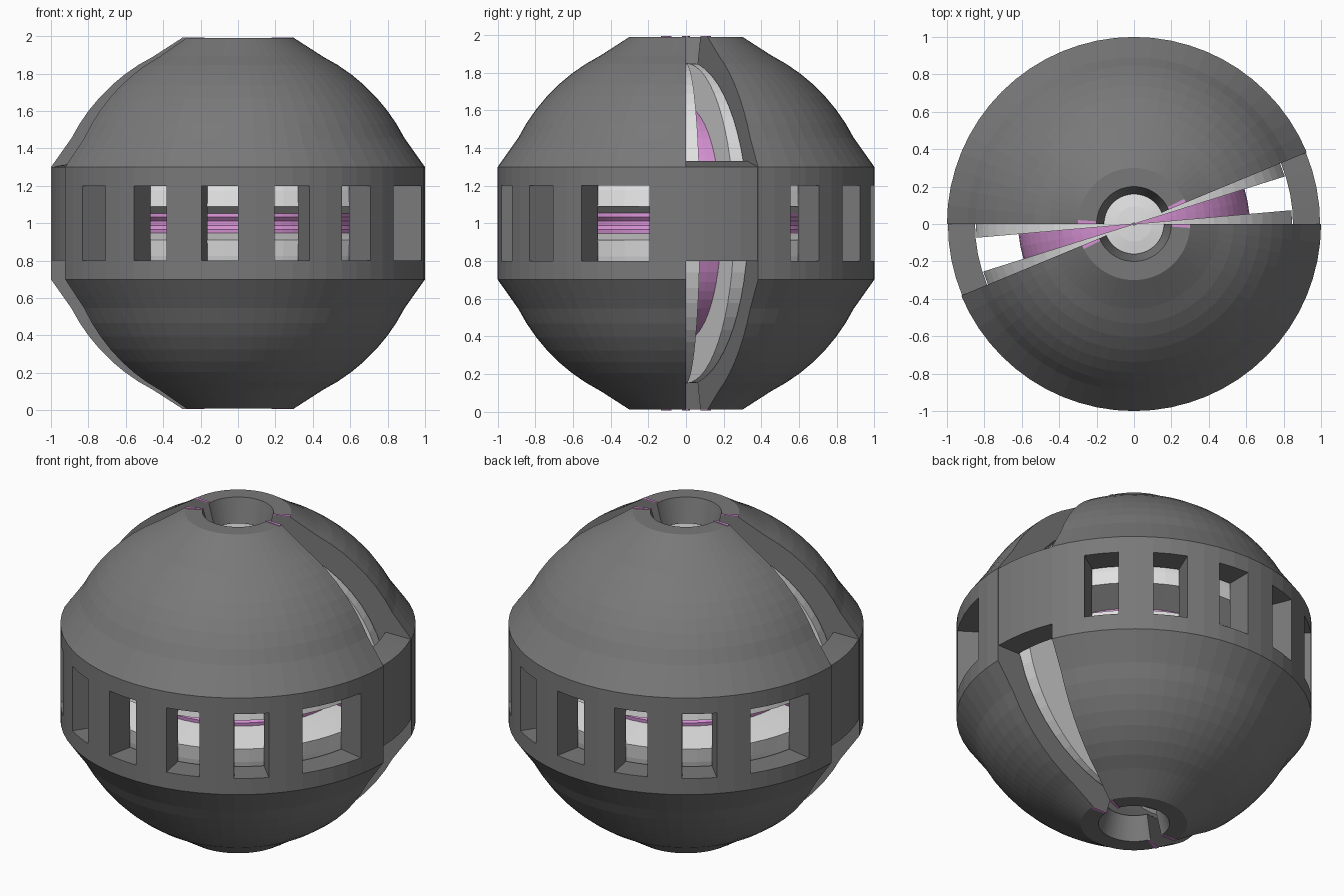
import bpy, bmesh, math

if "Cube" in bpy.data.objects:
    bpy.data.objects.remove(bpy.data.objects["Cube"])

def material(name, col):
    m = bpy.data.materials.new(name)
    m.diffuse_color = (*col, 1)
    m.use_nodes = True
    m.node_tree.nodes["Principled BSDF"].inputs["Base Color"].default_value = m.diffuse_color
    return m

DARK = material("dark grey", (0.19, 0.19, 0.19))
LIGHT = material("light grey", (0.76, 0.76, 0.76))
PINK = material("magenta", (0.68, 0.29, 0.66))
STEP = 5.625  # degrees per facet
CZ = 1.0      # centre height

def arc(radius, a0, a1, n):
    """Points (r, dz) on a circle between two elevations in degrees."""
    pts = []
    for i in range(n + 1):
        a = math.radians(a0 + (a1 - a0) * i / n)
        pts.append((radius * math.cos(a), radius * math.sin(a)))
    return pts

def sector(bm, profile, a0, a1):
    """Closed solid: profile turned about z from a0 to a1 degrees."""
    n = max(1, math.ceil((a1 - a0) / STEP - 1e-6))
    full = a1 - a0 >= 360
    rings = []
    for i in range(n if full else n + 1):
        a = math.radians(a0 + (a1 - a0) * i / n)
        rings.append([bm.verts.new((r * math.cos(a), r * math.sin(a), CZ + z)) for r, z in profile])
    k = len(profile)
    for i in range(n):
        p, q = rings[i], rings[(i + 1) % len(rings)]
        for j in range(k):
            bm.faces.new((p[j], q[j], q[(j + 1) % k], p[(j + 1) % k]))
    if not full:
        bm.faces.new(rings[0])
        bm.faces.new(rings[-1])

def flip(profile):
    return [(r, -z) for r, z in profile]

def box(r0, r1, z0, z1):
    return [(r0, z0), (r1, z0), (r1, z1), (r0, z1)]

def build(name, mat, parts, turns=(0, 180)):
    bm = bmesh.new()
    for t in turns:
        for profile, a0, a1 in parts:
            sector(bm, profile, a0 + t, a1 + t)
    bmesh.ops.recalc_face_normals(bm, faces=bm.faces)
    me = bpy.data.meshes.new(name)
    bm.to_mesh(me)
    bm.free()
    me.materials.append(mat)
    ob = bpy.data.objects.new(name, me)
    bpy.context.collection.objects.link(ob)
    return ob

# outer shell: two domes with a raised belt and a hole at each pole
dome = ([(0.84, 0.2), (1.0, 0.2), (1.0, 0.3)] + arc(1.0, 27, 63, 7)
        + [(0.30, 0.99), (0.20, 0.99), (0.16, 0.845)] + arc(0.86, 78, 15, 10))
for name, prof in (("upper_shell", dome), ("lower_shell", flip(dome))):
    build(name, DARK, [(prof, 22.5, 180)])

# belt posts between the windows
SEG = 11.25
posts = [(box(0.84, 1.0, -0.2, 0.2), s * SEG, (s + 1) * SEG) for s in (2, 4, 6, 8, 10, 12, 15)]
build("belt_posts", DARK, posts)

# bridges closing the belt across the two slots
build("slot_bridges", DARK, [([(0.85, -0.2), (0.995, -0.2), (0.995, 0.3), (0.85, 0.33)], 0, 22.5)])

# inner shell: four quarters with a tapered slit around the equator
quarter = arc(0.85, 6, 89.6, 14) + arc(0.6, 89.6, 4.8, 12)
for name, prof in (("upper_inner_shell", quarter), ("lower_inner_shell", flip(quarter))):
    build(name, LIGHT, [(prof, 17.5, 185)])

# core ball with a shallow groove at the equator
core = arc(0.62, -89.8, -3, 16) + [(0.60, -0.012), (0.60, 0.012)] + arc(0.62, 3, 89.8, 16)
build("core", PINK, [(core, 0, 360)], turns=(0,))

# small painted plates beside the slots at the poles
strip = box(0.2, 0.3, 0.988, 0.994)
build("pole_plates", PINK, [(p, a, a + 4) for p in (strip, flip(strip)) for a in (-4, 22.5)])
